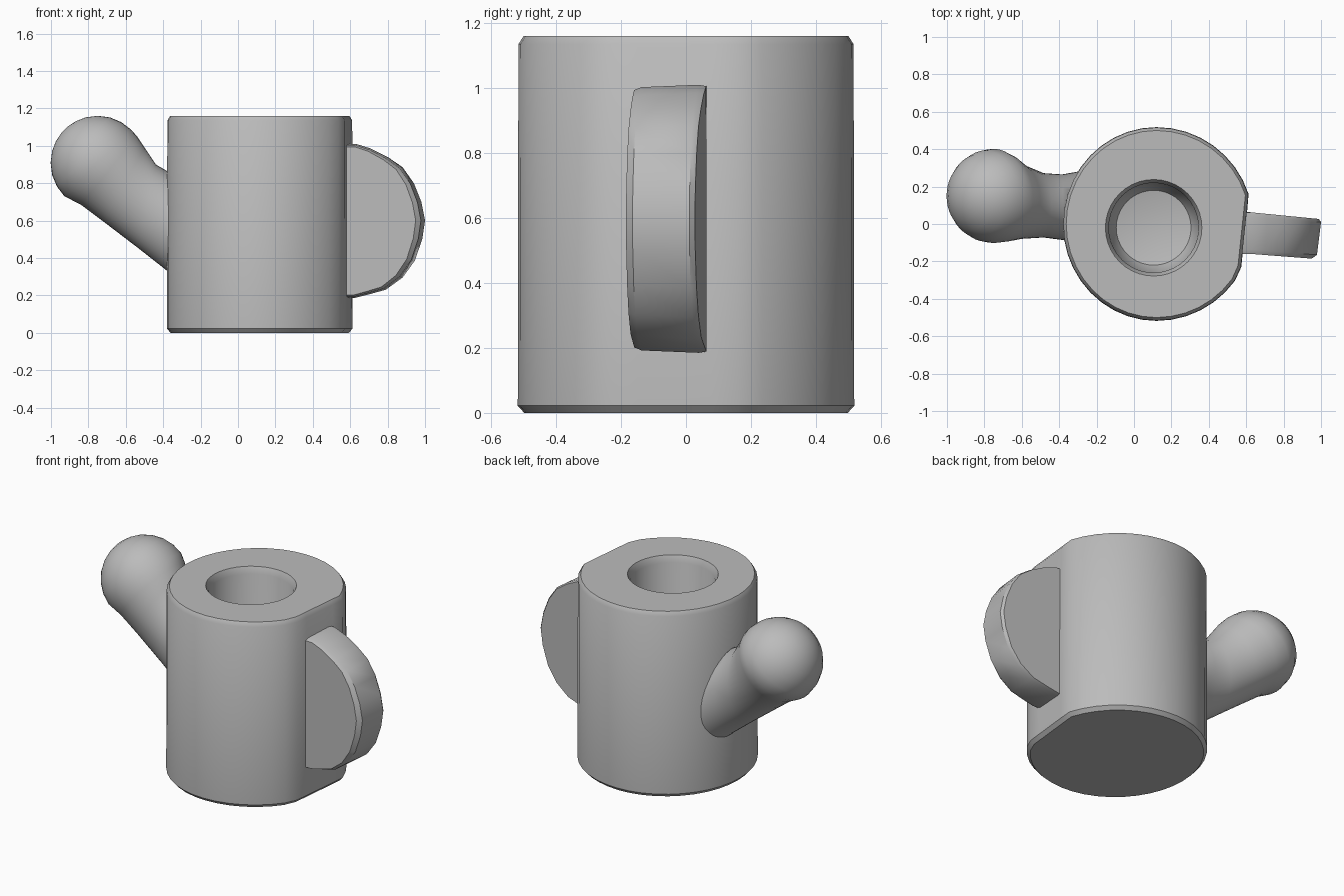
import bpy, bmesh, math
from mathutils import Vector

cube = bpy.data.objects.get("Cube")
if cube:
    bpy.data.objects.remove(cube, do_unlink=True)

clay = bpy.data.materials.new("grey clay")
clay.use_nodes = True
clay.diffuse_color = (0.5, 0.5, 0.5, 1)
clay.node_tree.nodes["Principled BSDF"].inputs["Base Color"].default_value = (0.5, 0.5, 0.5, 1)


def loft(name, rings, angle=35):
    """Skin a list of equal-length point rings and cap both ends."""
    bm = bmesh.new()
    loops = [[bm.verts.new(p) for p in ring] for ring in rings]
    n = len(loops[0])
    for a, b in zip(loops, loops[1:]):
        for i in range(n):
            j = (i + 1) % n
            bm.faces.new((a[i], a[j], b[j], b[i]))
    bm.faces.new(loops[0][::-1])
    bm.faces.new(loops[-1])
    bmesh.ops.recalc_face_normals(bm, faces=bm.faces)
    mesh = bpy.data.meshes.new(name)
    bm.to_mesh(mesh)
    bm.free()
    mesh.materials.append(clay)
    obj = bpy.data.objects.new(name, mesh)
    bpy.context.collection.objects.link(obj)
    bpy.ops.object.select_all(action='DESELECT')
    obj.select_set(True)
    bpy.context.view_layer.objects.active = obj
    bpy.ops.object.shade_smooth_by_angle(angle=math.radians(angle))
    return obj


SEG = 40
ANGLES = [2 * math.pi * i / SEG for i in range(SEG)]


def outer_ring(inset, z):
    """Round body outline cut by a flat where the handle joins."""
    flat_dir, flat_dist = math.radians(-6), 0.477 - inset
    ring = []
    for t in ANGLES:
        r = 0.52 - inset
        c = math.cos(t - flat_dir)
        if c > 0:
            r = min(r, flat_dist / c)
        x = r * math.cos(t)
        ring.append((0.12 + (x * 0.965 if x < 0 else x), r * math.sin(t), z))
    return ring


def hole_ring(r, z):
    return [(0.105 + r * math.cos(t), -0.02 + r * math.sin(t), z) for t in ANGLES]


# Body: one continuous wall running over the rim and down into the well
loft("body", [
    outer_ring(0.022, 0.0), outer_ring(0.002, 0.022),
    outer_ring(0.004, 1.135), outer_ring(0.02, 1.16),
    hole_ring(0.258, 1.16), hole_ring(0.24, 1.12),
    hole_ring(0.235, 0.40), hole_ring(0.20, 0.33), hole_ring(0.10, 0.31)])

# Spout: flared neck given by top point, bottom point, y centre and y half-width
neck = [((-0.30, 0.78), (-0.30, 0.26), 0.09, 0.19),
        ((-0.38, 0.865), (-0.39, 0.34), 0.09, 0.175),
        ((-0.44, 0.90), (-0.53, 0.45), 0.10, 0.172),
        ((-0.50, 0.99), (-0.72, 0.595), 0.12, 0.20),
        ((-0.54, 1.05), (-0.84, 0.685), 0.14, 0.235)]
rings = []
for top, low, cy, ry in neck:
    mid = Vector((top[0] + low[0], 0, top[1] + low[1])) / 2
    half = Vector((top[0] - low[0], 0, top[1] - low[1])) / 2
    rings.append([mid + half * math.cos(t) + Vector((0, cy + ry * math.sin(t), 0))
                  for t in ANGLES])
# Rounded spout tip
tip, R = Vector((-0.75, 0.15, 0.908)), 0.252
axis, up, side = Vector((-1, 0, 1)).normalized(), Vector((1, 0, 1)).normalized(), Vector((0, 1, 0))
for deg in (0, 15, 30, 45, 60, 73, 84):
    a = math.radians(deg)
    rings.append([tip + axis * R * math.sin(a)
                  + (up * math.cos(t) + side * math.sin(t)) * R * math.cos(a)
                  for t in ANGLES])
loft("spout", rings, 50)

# Handle: solid half disc, slightly skewed towards the front at its tip
outline = [(0.50, 1.01), (0.63, 1.01), (0.71, 0.985), (0.80, 0.94), (0.88, 0.885),
           (0.94, 0.80), (0.98, 0.70), (1.0, 0.60), (0.985, 0.50), (0.945, 0.385),
           (0.88, 0.295), (0.79, 0.23), (0.70, 0.205), (0.62, 0.185), (0.50, 0.185)]


def handle_side(y_root, y_tip, shrink):
    ring = []
    for x, z in outline:
        f = max(0, (x - 0.6) / 0.4)
        ring.append((x - shrink * f, y_root + (y_tip - y_root) * f,
                     0.6 + (z - 0.6) * (1 - shrink * 0.8)))
    return ring


loft("handle", [handle_side(-0.158, -0.185, 0.05), handle_side(-0.135, -0.165, 0.022),
                handle_side(0.04, 0.01, 0.0), handle_side(0.065, 0.027, 0.012)])
